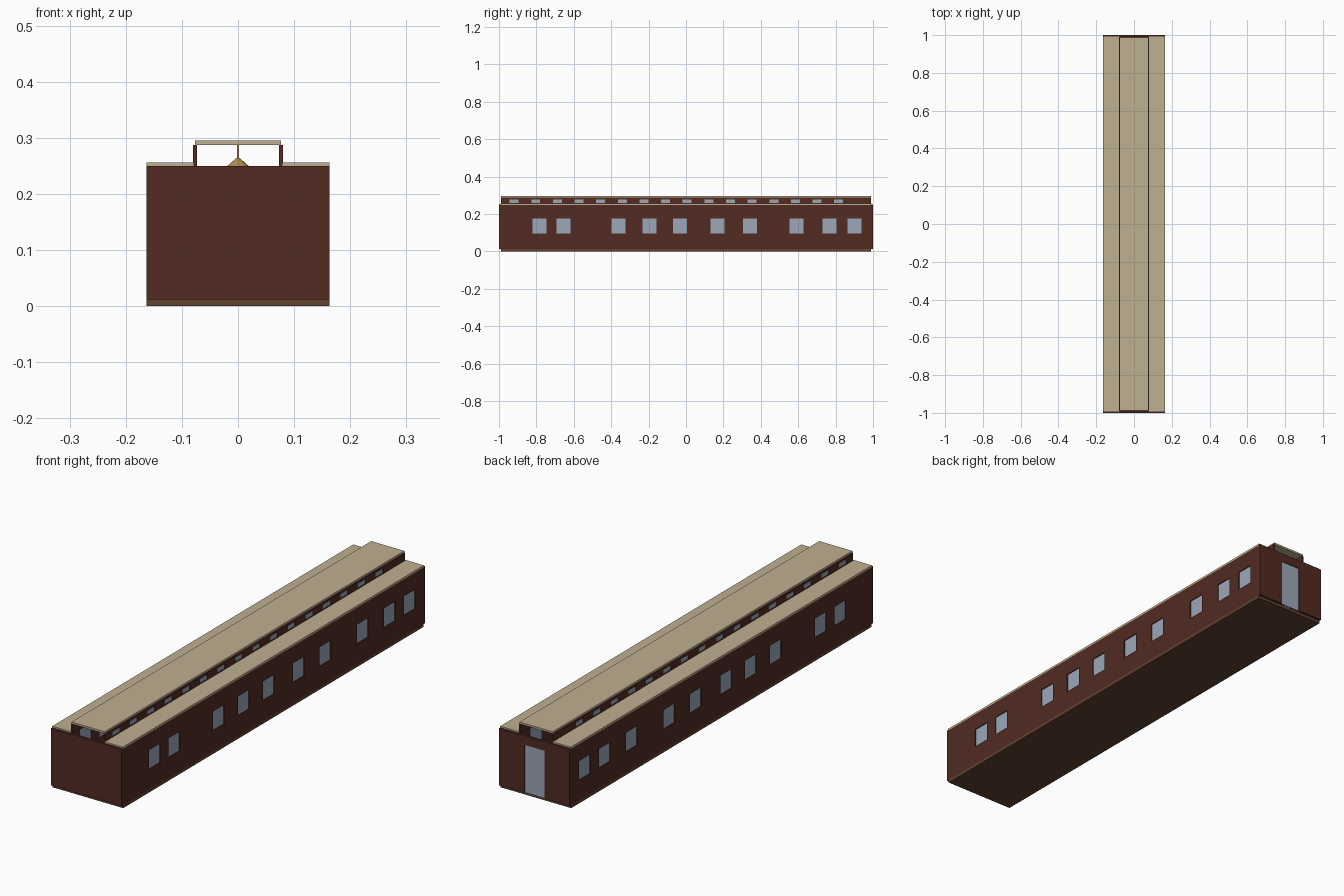
import bpy, bmesh
from mathutils import Vector

if "Cube" in bpy.data.objects:
    bpy.data.objects.remove(bpy.data.objects["Cube"])


def material(name, rgb):
    m = bpy.data.materials.new(name)
    m.diffuse_color = (*rgb, 1)
    m.use_nodes = True
    m.node_tree.nodes["Principled BSDF"].inputs["Base Color"].default_value = m.diffuse_color
    return m


PAINT = material("maroon_paint", (0.085, 0.024, 0.016))
ROOF = material("tan_roof", (0.52, 0.44, 0.28))
WOOD = material("floor_wood", (0.12, 0.055, 0.03))
GLASS = material("glass", (0.33, 0.39, 0.49))
BRASS = material("brass", (0.45, 0.27, 0.07))


def finish(name, bm, mat, mirror=False):
    bmesh.ops.recalc_face_normals(bm, faces=bm.faces)
    me = bpy.data.meshes.new(name)
    bm.to_mesh(me)
    bm.free()
    me.materials.append(mat)
    ob = bpy.data.objects.new(name, me)
    bpy.context.collection.objects.link(ob)
    if mirror:
        ob.modifiers.new("Mirror", 'MIRROR')
    return ob


def add_box(bm, lo, hi):
    lo, hi = Vector(lo), Vector(hi)
    for v in bmesh.ops.create_cube(bm, size=1)["verts"]:
        v.co = (lo + hi) / 2 + v.co * (hi - lo)


def box(name, lo, hi, mat, mirror=False):
    bm = bmesh.new()
    add_box(bm, lo, hi)
    return finish(name, bm, mat, mirror)


def wall(name, u, z, openings, zo, place, push, mirror=False):
    """One-piece wall panel with a row of rectangular openings."""
    bm = bmesh.new()
    us = [u[0]] + [e for o in openings for e in o] + [u[1]]
    zs = sorted({z[0], zo[0], zo[1], z[1]})
    grid = [[bm.verts.new(place(a, b)) for b in zs] for a in us]
    for i in range(len(us) - 1):
        for j in range(len(zs) - 1):
            if i % 2 and zs[j] == zo[0]:
                continue
            bm.faces.new((grid[i][j], grid[i + 1][j],
                          grid[i + 1][j + 1], grid[i][j + 1]))
    r = bmesh.ops.extrude_face_region(bm, geom=bm.faces[:], use_keep_orig=True)
    bmesh.ops.translate(bm, vec=push, verts=[
        g for g in r["geom"] if isinstance(g, bmesh.types.BMVert)])
    bmesh.ops.dissolve_limit(bm, angle_limit=0.01, verts=bm.verts, edges=bm.edges)
    return finish(name, bm, PAINT, mirror)


def panes(name, openings, zo, x):
    bm = bmesh.new()
    for a, b in openings:
        add_box(bm, (x, a, zo[0]), (x + 0.003, b, zo[1]))
    return finish(name, bm, GLASS, True)


W = 0.163

# floor
box("floor", (-W, -0.99, 0), (W, 0.99, 0.012), WOOD)

# side walls and windows
centres = [-0.783, -0.654, -0.36, -0.195, -0.031, 0.169, 0.343, 0.591, 0.768, 0.9]
windows = [(c - 0.0375, c + 0.0375) for c in centres]
wz = (0.096, 0.177)
wall("side_walls", (-0.99, 0.99), (0.012, 0.248), windows, wz,
     lambda u, z: (W, u, z), (-0.008, 0, 0), True)
panes("side_windows", windows, wz, W - 0.007)

# end walls, rear one with a door
box("front_wall", (-W, -1, 0.012), (W, -0.99, 0.25), PAINT)
wall("rear_wall", (-W, W), (0.012, 0.25), [(-0.046, 0.046)], (0.012, 0.212),
     lambda u, z: (u, 1, z), (0, -0.01, 0))
box("rear_door", (-0.046, 0.993, 0.012), (0.046, 0.997, 0.212), GLASS)

# lower roof strips beside the raised roof
box("side_roofs", (0.078, -0.993, 0.248), (W, 0.993, 0.256), ROOF, True)

# raised clerestory, open at both ends
vents = [(-0.943 + 0.1157 * i, -0.895 + 0.1157 * i) for i in range(16)]
vz = (0.259, 0.278)
wall("clerestory_walls", (-0.988, 0.988), (0.248, 0.287), vents, vz,
     lambda u, z: (0.0805, u, z), (-0.0075, 0, 0), True)
panes("clerestory_windows", vents, vz, 0.0755)
box("clerestory_roof", (-0.0765, -0.988, 0.287), (0.0765, 0.988, 0.295), ROOF)

# hanging lamps along the aisle
bm = bmesh.new()
for i in range(5):
    y = -0.72 + 0.36 * i
    add_box(bm, (-0.002, y - 0.002, 0.262), (0.002, y + 0.002, 0.288))
    shade = bmesh.ops.create_cone(bm, cap_ends=True, segments=8,
                                  radius1=0.03, radius2=0.003, depth=0.024)
    bmesh.ops.translate(bm, vec=(0, y, 0.252), verts=shade["verts"])
finish("hanging_lamps", bm, BRASS)
